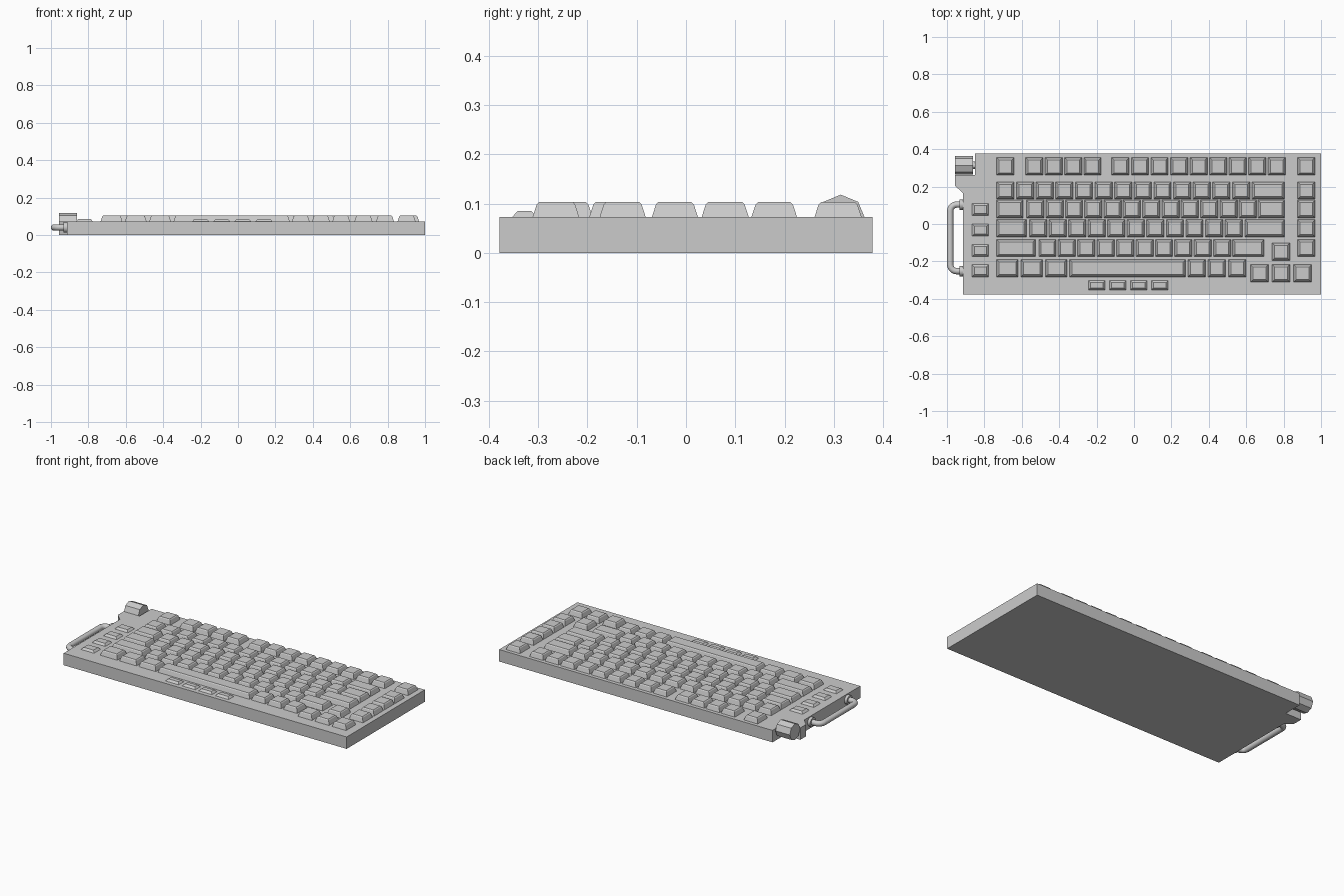
import bpy, bmesh, math
from mathutils import Vector

if "Cube" in bpy.data.objects:
    bpy.data.objects.remove(bpy.data.objects["Cube"])

DECK = 0.073


def finish(name, bm):
    bmesh.ops.recalc_face_normals(bm, faces=bm.faces)
    me = bpy.data.meshes.new(name)
    bm.to_mesh(me)
    bm.free()
    ob = bpy.data.objects.new(name, me)
    bpy.context.collection.objects.link(ob)
    return ob


def add_key(bm, x0, x1, y0, y1, top):
    # tapered keycap with a narrow chamfer round the top
    rings = []
    for inset, z in ((0, DECK - 0.003), (0.009, top - 0.005), (0.014, top)):
        rings.append([bm.verts.new(p) for p in (
            (x0 + inset, y0 + inset, z), (x1 - inset, y0 + inset, z),
            (x1 - inset, y1 - inset, z), (x0 + inset, y1 - inset, z))])
    for a, b in zip(rings, rings[1:]):
        for i in range(4):
            j = (i + 1) % 4
            bm.faces.new((a[i], a[j], b[j], b[i]))
    bm.faces.new(rings[-1])
    bm.faces.new(rings[0][::-1])


def key_group(name, keys, top=0.103):
    bm = bmesh.new()
    for k in keys:
        add_key(bm, *k, top)
    return finish(name, bm)


def run(x, n, pitch, y0, y1, w=0.095):
    return [(x + i * pitch, x + i * pitch + w, y0, y1) for i in range(n)]


def x_cylinder(name, x0, x1, y, z, r, sides, turn=0):
    bm = bmesh.new()
    ends = [[bm.verts.new((x, y + r * math.sin(turn + 2 * math.pi * i / sides),
                           z + r * math.cos(turn + 2 * math.pi * i / sides)))
             for i in range(sides)] for x in (x0, x1)]
    for i in range(sides):
        j = (i + 1) % sides
        bm.faces.new((ends[0][i], ends[0][j], ends[1][j], ends[1][i]))
    bm.faces.new(ends[0])
    bm.faces.new(ends[1])
    return finish(name, bm)


def smooth(ob):
    bpy.ops.object.select_all(action='DESELECT')
    ob.select_set(True)
    bpy.context.view_layer.objects.active = ob
    bpy.ops.object.shade_smooth_by_angle(angle=math.radians(50))


# case: outline with a notch for the knob
outline = [(-0.915, -0.378), (1, -0.378), (1, 0.378), (-0.85, 0.378), (-0.85, 0.262),
           (-0.957, 0.262), (-0.957, 0.205), (-0.915, 0.165)]
bm = bmesh.new()
face = bm.faces.new([bm.verts.new((x, y, 0)) for x, y in outline])
ext = bmesh.ops.extrude_face_region(bm, geom=[face])
bmesh.ops.translate(bm, vec=(0, 0, DECK),
                    verts=[v for v in ext['geom'] if isinstance(v, bmesh.types.BMVert)])
finish("case", bm)

# main key rows, from the back to the front
L, R = -0.735, 0.806
R1, R2, R3, R4, R5, R6 = ((0.26, 0.357), (0.132, 0.226), (0.031, 0.128),
                          (-0.07, 0.025), (-0.176, -0.081), (-0.284, -0.189))
key_group("function_keys", run(L, 1, 0, *R1) + run(-0.58, 4, 0.1035, *R1)
          + run(-0.12, 9, 0.1045, *R1))
key_group("number_row", run(L, 13, 0.105, *R2) + [(0.63, R, *R2)])
key_group("upper_letter_row", [(L, -0.592, *R3)] + run(-0.575, 12, 0.1033, *R3)
          + [(0.662, R, *R3)])
key_group("home_row", [(L, -0.574, *R4)] + run(-0.56, 11, 0.1045, *R4)
          + [(0.592, R, *R4)])
key_group("lower_letter_row", [(L, -0.525, *R5)] + run(-0.51, 10, 0.1038, *R5)
          + [(0.527, 0.697, *R5)])
key_group("space_bar_row", run(L, 3, 0.13, *R6, w=0.117) + [(-0.345, 0.277, *R6)]
          + run(0.288, 3, 0.108, *R6))
key_group("right_column_keys", [(0.873, 0.969, *r) for r in (R1, R2, R3, R4, R5)])
key_group("arrow_keys", run(0.622, 3, 0.1155, -0.312, -0.216, w=0.097)
          + [(0.7375, 0.8345, -0.197, -0.1)])

# low-profile macro and media keys
key_group("side_keys", [(-0.868, -0.774, 0.042 - i * 0.109, 0.112 - i * 0.109)
                        for i in range(4)], top=0.085)
key_group("front_keys", run(-0.247, 4, 0.1125, -0.355, -0.3), top=0.085)

# octagonal corner knob and its axle
x_cylinder("knob", -0.957, -0.86, 0.314, 0.068, 0.05, 8)
x_cylinder("knob_axle", -0.87, -0.84, 0.314, 0.045, 0.02, 12)

# side handle: round tube with rounded corners
MID, HALF, HX, HZ, BEND = -0.074, 0.178, -0.983, 0.04, 0.035
path = [(-0.9, HALF)]
for i in range(6):
    a = math.radians(18 * i)
    path.append((HX + BEND - BEND * math.sin(a), HALF + 0.017 - BEND + BEND * math.cos(a) - 0.017))
path += [(x, -y) for x, y in reversed(path)]
pts = [Vector((x, MID + y, HZ)) for x, y in path]
bm = bmesh.new()
rings = []
for i, p in enumerate(pts):
    t = (pts[min(i + 1, len(pts) - 1)] - pts[max(i - 1, 0)]).normalized()
    side = t.cross(Vector((0, 0, 1)))
    rings.append([bm.verts.new(p + 0.017 * (side * math.cos(k * math.pi / 6)
                                            + Vector((0, 0, math.sin(k * math.pi / 6)))))
                  for k in range(12)])
for a, b in zip(rings, rings[1:]):
    for k in range(12):
        j = (k + 1) % 12
        bm.faces.new((a[k], a[j], b[j], b[k]))
bm.faces.new(rings[0])
bm.faces.new(rings[-1])
smooth(finish("side_handle", bm))

# handle collars against the case
for name, s in (("back_collar", 1), ("front_collar", -1)):
    smooth(x_cylinder("handle_" + name, -0.932, -0.905, MID + s * HALF, HZ, 0.028, 16))
